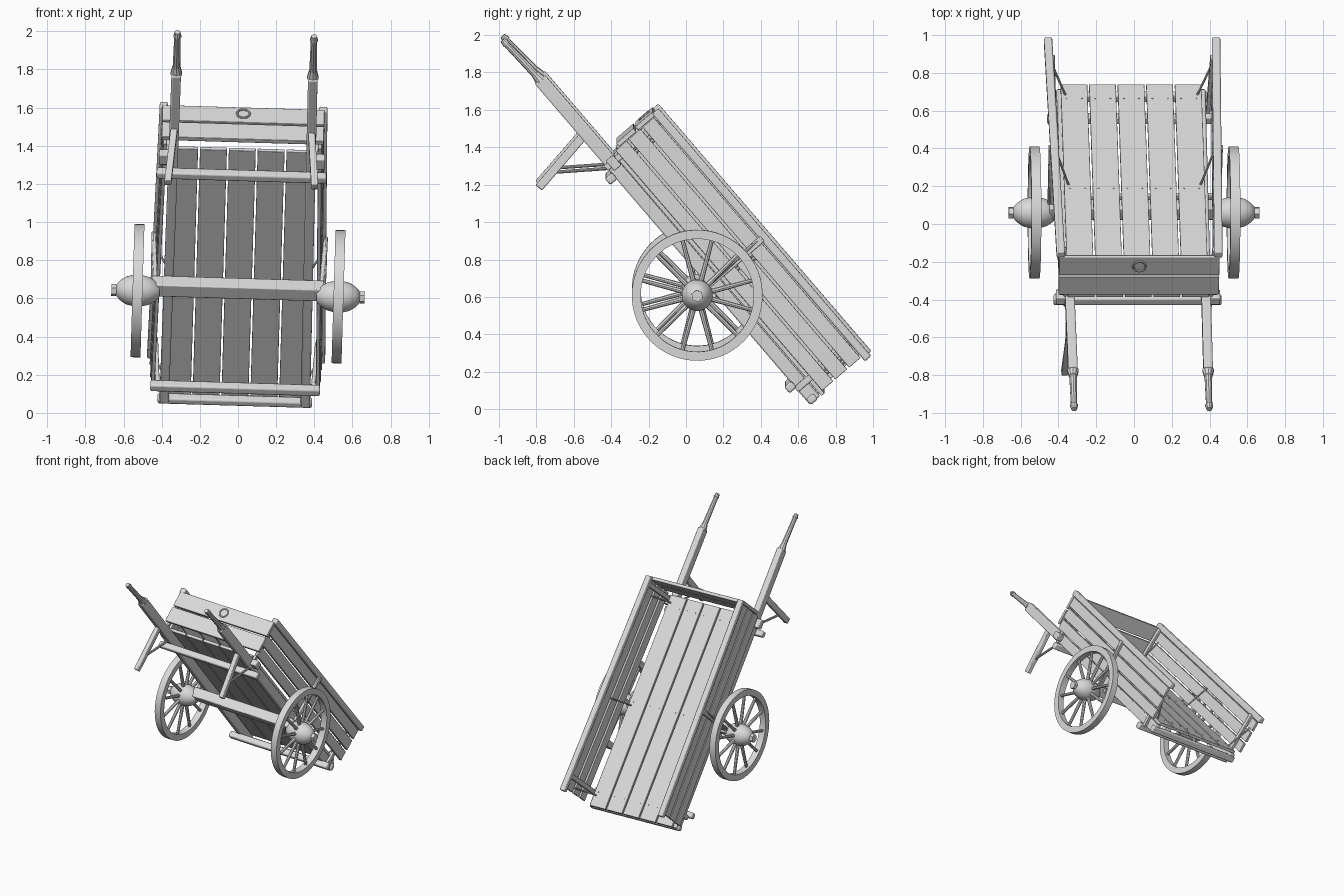
import bpy, bmesh, math
from mathutils import Matrix, Vector

cube = bpy.data.objects.get("Cube")
if cube:
    bpy.data.objects.remove(cube)

wood = bpy.data.materials.new("pale_grey")
wood.use_nodes = True
grey = (0.7, 0.7, 0.7, 1)
wood.diffuse_color = grey
wood.node_tree.nodes["Principled BSDF"].inputs["Base Color"].default_value = grey

# The cart is built about its axle, then tipped onto its tail and rolled a little
TILT = math.radians(40.7)
PLACE = (Matrix.Translation((0, 0.06, 0.625)) @ Matrix.Rotation(0.03, 4, 'Y')
         @ Matrix.Rotation(TILT, 4, 'X'))
parts = []


def P(x, along, up):
    """Cart coordinates: across, along the shafts, up from the floor."""
    return Vector((x, up, along))


def finish(name, bm, bevel=0.0):
    bmesh.ops.recalc_face_normals(bm, faces=bm.faces)
    mesh = bpy.data.meshes.new(name)
    bm.to_mesh(mesh)
    bm.free()
    mesh.materials.append(wood)
    ob = bpy.data.objects.new(name, mesh)
    bpy.context.collection.objects.link(ob)
    ob.matrix_world = PLACE
    if bevel:
        mod = ob.modifiers.new("soft_edges", 'BEVEL')
        mod.width = bevel
        mod.segments = 2
    parts.append(ob)
    return ob


def frame(p, q):
    """Matrix whose z axis runs from p to q, centred between them."""
    d = (q - p).normalized()
    ref = Vector((1, 0, 0)) if abs(d.x) < 0.9 else Vector((0, 0, 1))
    a = (ref - d * ref.dot(d)).normalized()
    m = Matrix((a, d.cross(a), d)).transposed().to_4x4()
    m.translation = (p + q) / 2
    return m


def beam(name, p, q, w, t, bevel=0.004):
    bm = bmesh.new()
    bmesh.ops.create_cube(bm, size=1, matrix=frame(p, q) @ Matrix.Diagonal((w, t, (q - p).length, 1)))
    return finish(name, bm, bevel)


def rod(name, p, q, r1, r2=None, sides=10):
    bm = bmesh.new()
    bmesh.ops.create_cone(bm, cap_ends=True, segments=sides, radius1=r1, radius2=r2 or r1,
                          depth=(q - p).length, matrix=frame(p, q))
    return finish(name, bm)


def lathe(name, profile, x0, side, steps=48):
    """Turn a closed (offset, radius) profile around the axle."""
    bm = bmesh.new()
    verts = [bm.verts.new((x0 + side * x, r, 0)) for x, r in profile]
    edges = [bm.edges.new((verts[i - 1], verts[i])) for i in range(len(verts))]
    bmesh.ops.spin(bm, geom=verts + edges, cent=(0, 0, 0), axis=(1, 0, 0),
                   angle=math.tau, steps=steps, use_merge=True)
    bmesh.ops.remove_doubles(bm, verts=bm.verts, dist=0.0002)
    return finish(name, bm)


# Floor: five planks with nail rows over the bearers
PLANKS, HALF = 5, 0.378
pitch = 2 * HALF / PLANKS
for i in range(PLANKS):
    x = -HALF + pitch * (i + 0.5)
    beam("floor_plank", P(x, -0.845, 0.16), P(x, 0.86, 0.16), pitch - 0.01, 0.022, 0.002)
    for row in (-0.73, 0.0, 0.77):
        for dx in (-0.04, 0.04):
            rod("nail", P(x + dx, row, 0.168), P(x + dx, row, 0.174), 0.005, sides=6)

# Cross bearers and axle beam
beam("front_bearer", P(-0.445, 0.77, 0.055), P(0.445, 0.77, 0.055), 0.045, 0.05, 0.01)
beam("rear_bearer", P(-0.445, -0.7, 0.055), P(0.445, -0.7, 0.055), 0.045, 0.05, 0.01)
beam("tail_bar", P(-0.405, -0.825, 0.1), P(0.405, -0.825, 0.1), 0.04, 0.05, 0.01)
beam("axle_beam", P(-0.45, 0.01, 0.03), P(0.45, 0.01, 0.03), 0.08, 0.08, 0.006)
beam("axle_strap", P(-0.42, -0.06, 0.06), P(0.42, -0.06, 0.06), 0.03, 0.03)

# Headboard with ring
for lo, hi in ((0.2, 0.322), (0.334, 0.455)):
    mid = (lo + hi) / 2
    beam("headboard_plank", P(-0.425, 0.885, mid), P(0.425, 0.885, mid), 0.025, hi - lo, 0.003)
bpy.ops.mesh.primitive_torus_add(major_radius=0.033, minor_radius=0.006,
                                 major_segments=24, minor_segments=8)
ring = bpy.context.object
ring.name = "headboard_ring"
ring.data.materials.append(wood)
ring.matrix_world = PLACE @ Matrix.Translation(P(0, 0.902, 0.40))
parts.append(ring)


def side_x(along, up):
    """Half width of the flared, tapering sides."""
    return 0.424 - 0.016 * along + 0.045 * (up - 0.3)


hub = [(-0.115, 0.0), (-0.115, 0.03), (-0.095, 0.052), (-0.06, 0.073), (-0.02, 0.083),
       (0.02, 0.083), (0.06, 0.073), (0.09, 0.053), (0.11, 0.032), (0.115, 0.0)]
rim = [(-0.026, 0.302), (0.026, 0.302), (0.026, 0.35), (-0.026, 0.35)]
WHEEL_X, SPOKES = 0.527, 12

for s, tag in ((1, "left_"), (-1, "right_")):
    # Shaft and tapered grip
    beam(tag + "shaft", P(s * 0.37, -0.84, 0.108), P(s * 0.358, 1.42, 0.112), 0.05, 0.072, 0.008)
    rod(tag + "grip_collar", P(s * 0.358, 1.41, 0.112), P(s * 0.358, 1.46, 0.112), 0.032, 0.022)
    rod(tag + "grip", P(s * 0.358, 1.44, 0.112), P(s * 0.358, 1.69, 0.099), 0.021, 0.017)
    rod(tag + "grip_end", P(s * 0.358, 1.68, 0.1), P(s * 0.358, 1.71, 0.098), 0.022, 0.015)

    # Prop leg with iron brace
    beam(tag + "prop_leg", P(s * 0.36, 1.04, 0.1), P(s * 0.385, 0.985, -0.27), 0.036, 0.045, 0.006)
    rod(tag + "leg_brace", P(s * 0.378, 0.995, -0.155), P(s * 0.37, 0.82, 0.08), 0.009)

    # Side boards and top rail
    for lo, hi in ((0.172, 0.25), (0.264, 0.348), (0.362, 0.442)):
        mid = (lo + hi) / 2
        beam(tag + "side_board", P(s * side_x(-0.82, mid), -0.825, mid),
             P(s * side_x(0.87, mid), 0.87, mid), 0.02, hi - lo, 0.003)
    beam(tag + "top_rail", P(s * side_x(-0.85, 0.47), -0.855, 0.47),
         P(s * side_x(0.89, 0.47), 0.89, 0.47), 0.044, 0.044, 0.008)

    # Stakes holding the boards, and slim inner stays
    for u, offset in ((-0.73, -0.02), (0.0, 0.02), (0.83, -0.02)):
        beam(tag + "stake", P(s * (side_x(u, 0.1) + offset), u, 0.07),
             P(s * (side_x(u, 0.46) + offset), u, 0.46), 0.022, 0.035)
        rod(tag + "inner_stay", P(s * 0.35, u - 0.03, 0.17),
            P(s * (side_x(u, 0.36) - 0.01), u - 0.06, 0.37), 0.006, sides=8)
    rod(tag + "axle_stay", P(s * 0.45, 0.0, 0.05), P(s * 0.452, 0.01, 0.45), 0.01)
    beam(tag + "shaft_block", P(s * 0.41, 0.86, 0.12), P(s * 0.41, 0.79, 0.12), 0.05, 0.05, 0.006)

    # Wheel
    lathe(tag + "wheel_rim", rim, s * WHEEL_X, s, 56)
    lathe(tag + "wheel_hub", hub, s * WHEEL_X, s, 32)
    rod(tag + "axle_end", P(s * 0.42, 0, 0), P(s * 0.65, 0, 0), 0.028)
    rod(tag + "axle_nut", P(s * 0.64, 0, 0), P(s * 0.664, 0, 0), 0.032, sides=6)
    for k in range(SPOKES):
        a = math.tau * (k + 0.5) / SPOKES - TILT
        c, n = math.cos(a), math.sin(a)
        rod(tag + "spoke", P(s * WHEEL_X, 0.06 * n, 0.06 * c),
            P(s * WHEEL_X, 0.31 * n, 0.31 * c), 0.014, 0.011, 8)

# Smooth the round parts, keep sharp edges
bpy.ops.object.select_all(action='DESELECT')
for ob in parts:
    ob.select_set(True)
bpy.context.view_layer.objects.active = parts[0]
bpy.ops.object.shade_smooth_by_angle(angle=math.radians(35))
